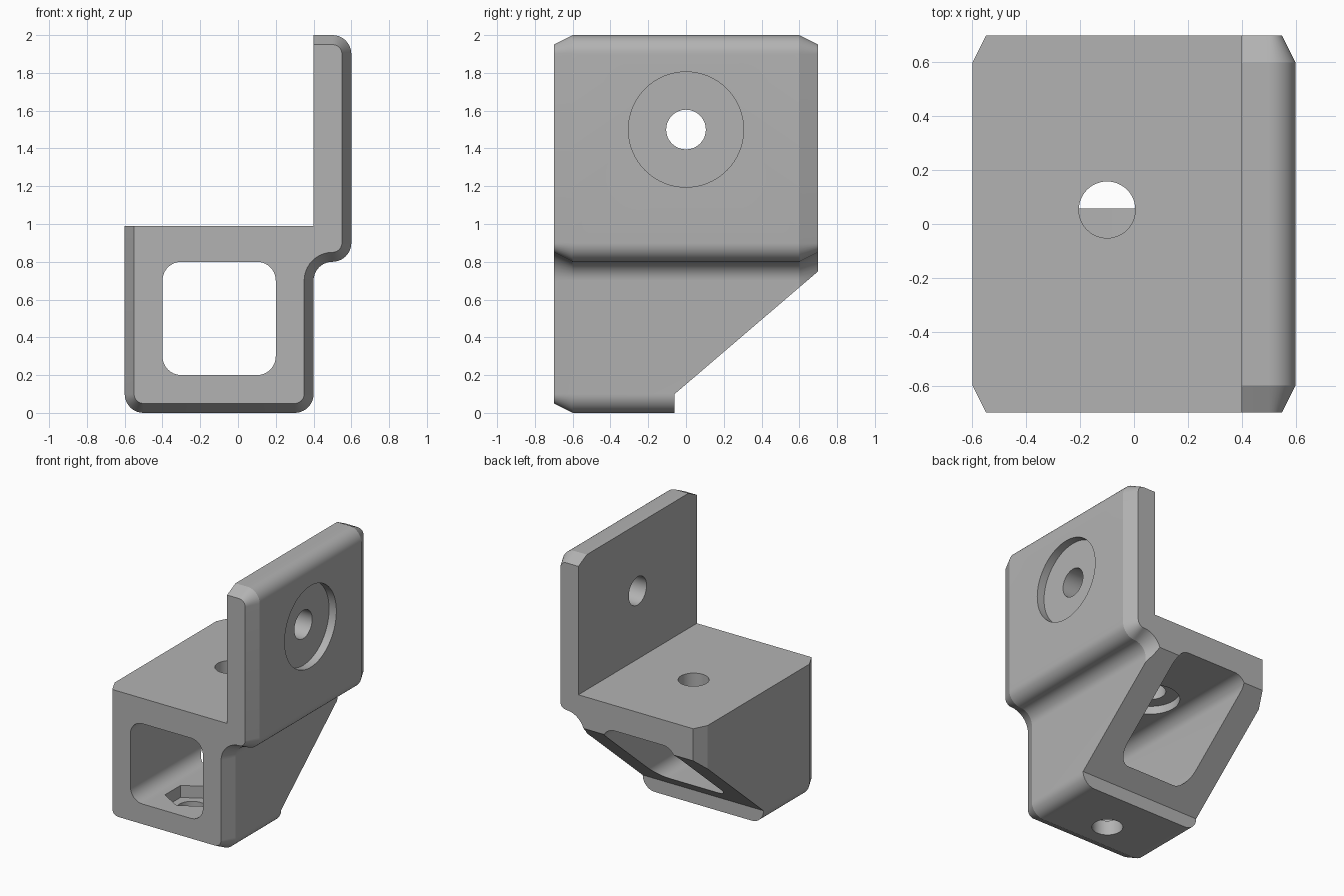
import bpy, bmesh, math
from mathutils import Matrix, Vector

cube = bpy.data.objects.get("Cube")
if cube:
    bpy.data.objects.remove(cube, do_unlink=True)

grey = bpy.data.materials.new("mid_grey")
grey.use_nodes = True
colour = (0.45, 0.45, 0.45, 1)
grey.diffuse_color = colour
grey.node_tree.nodes["Principled BSDF"].inputs["Base Color"].default_value = colour


def arc(cx, cz, r, start, end, n=10):
    """Points of a circular arc, angles in degrees."""
    angles = [math.radians(start + (end - start) * i / n) for i in range(n + 1)]
    return [(cx + r * math.cos(a), cz + r * math.sin(a)) for a in angles]


def loft(name, sections):
    """Join (y, outline) sections of equal point count into a closed solid."""
    bm = bmesh.new()
    rings = [[bm.verts.new((x, y, z)) for x, z in pts] for y, pts in sections]
    n = len(rings[0])
    for a, b in zip(rings, rings[1:]):
        for i in range(n):
            j = (i + 1) % n
            bm.faces.new((a[i], a[j], b[j], b[i]))
    bm.faces.new(rings[0])
    bm.faces.new(rings[-1])
    return finish(name, bm)


def finish(name, bm):
    bmesh.ops.recalc_face_normals(bm, faces=bm.faces)
    mesh = bpy.data.meshes.new(name)
    bm.to_mesh(mesh)
    bm.free()
    mesh.materials.append(grey)
    obj = bpy.data.objects.new(name, mesh)
    bpy.context.collection.objects.link(obj)
    return obj


def drill(name, start, end, r, sides=48):
    """Prism cutter running between two points."""
    start, end = Vector(start), Vector(end)
    axis = end - start
    bm = bmesh.new()
    turn = axis.to_track_quat('Z', 'Y').to_matrix().to_4x4()
    bmesh.ops.create_cone(bm, cap_ends=True, segments=sides, radius1=r, radius2=r,
                          depth=axis.length,
                          matrix=Matrix.Translation((start + end) / 2) @ turn)
    return finish(name, bm)


def outline(d):
    """Box section with upright flange; d pulls in the outer sides only."""
    r = 0.1 - d
    return ([(0.4, 0.99), (-0.6 + d, 0.99)]
            + arc(-0.5, 0.1, r, 180, 270)
            + arc(0.3, 0.1, r, 270, 360)
            + arc(0.5, 0.7, 0.1 + d, 180, 90)
            + arc(0.5, 0.9, r, 270, 360)
            + arc(0.5, 1.9, r, 0, 90)
            + [(0.4, 2 - d)])


# Main body, chamfered at the front and back ends
bracket = loft("bracket", [(-0.7, outline(0.05)), (-0.6, outline(0)),
                           (0.6, outline(0)), (0.7, outline(0.05))])

# Rounded square channel through the box
channel = (arc(-0.3, 0.3, 0.1, 180, 270) + arc(0.1, 0.3, 0.1, 270, 360)
           + arc(0.1, 0.7, 0.1, 0, 90) + arc(-0.3, 0.7, 0.1, 90, 180))
cutters = [loft("channel_cutter", [(-1, channel), (1, channel)])]

# Slanted underside at the back
bm = bmesh.new()
side = [(-0.06, -0.2), (-0.06, 0.1), (0.7, 0.75), (0.9, 0.921), (0.9, -0.2)]
face = bm.faces.new([bm.verts.new((-1, y, z)) for y, z in side])
extruded = bmesh.ops.extrude_face_region(bm, geom=[face])["geom"]
bmesh.ops.translate(bm, vec=(2, 0, 0),
                    verts=[v for v in extruded if isinstance(v, bmesh.types.BMVert)])
cutters.append(finish("slant_cutter", bm))

# Flange hole and its recess, roof hole and its recess, floor hole and nut pocket
cutters += [
    drill("flange_hole", (0.2, 0, 1.5), (0.8, 0, 1.5), 0.105),
    drill("flange_recess", (0.54, 0, 1.5), (0.8, 0, 1.5), 0.305, 64),
    drill("roof_hole", (-0.1, 0.053, 0.6), (-0.1, 0.053, 1.2), 0.105),
    drill("roof_recess", (-0.1, 0.053, 0.6), (-0.1, 0.053, 0.86), 0.2),
    drill("floor_hole", (-0.1, -0.4, -0.2), (-0.1, -0.4, 0.4), 0.105),
    drill("nut_pocket", (-0.1, -0.4, 0.11), (-0.1, -0.4, 0.4), 0.185, 6),
]

bpy.context.view_layer.objects.active = bracket
bracket.select_set(True)
for cutter in cutters:
    cutter.hide_render = True
    mod = bracket.modifiers.new(cutter.name, 'BOOLEAN')
    mod.operation = 'DIFFERENCE'
    mod.solver = 'EXACT'
    mod.object = cutter
    bpy.ops.object.modifier_apply(modifier=mod.name)
    bpy.data.objects.remove(cutter, do_unlink=True)

bpy.ops.object.shade_smooth_by_angle(angle=math.radians(25))
